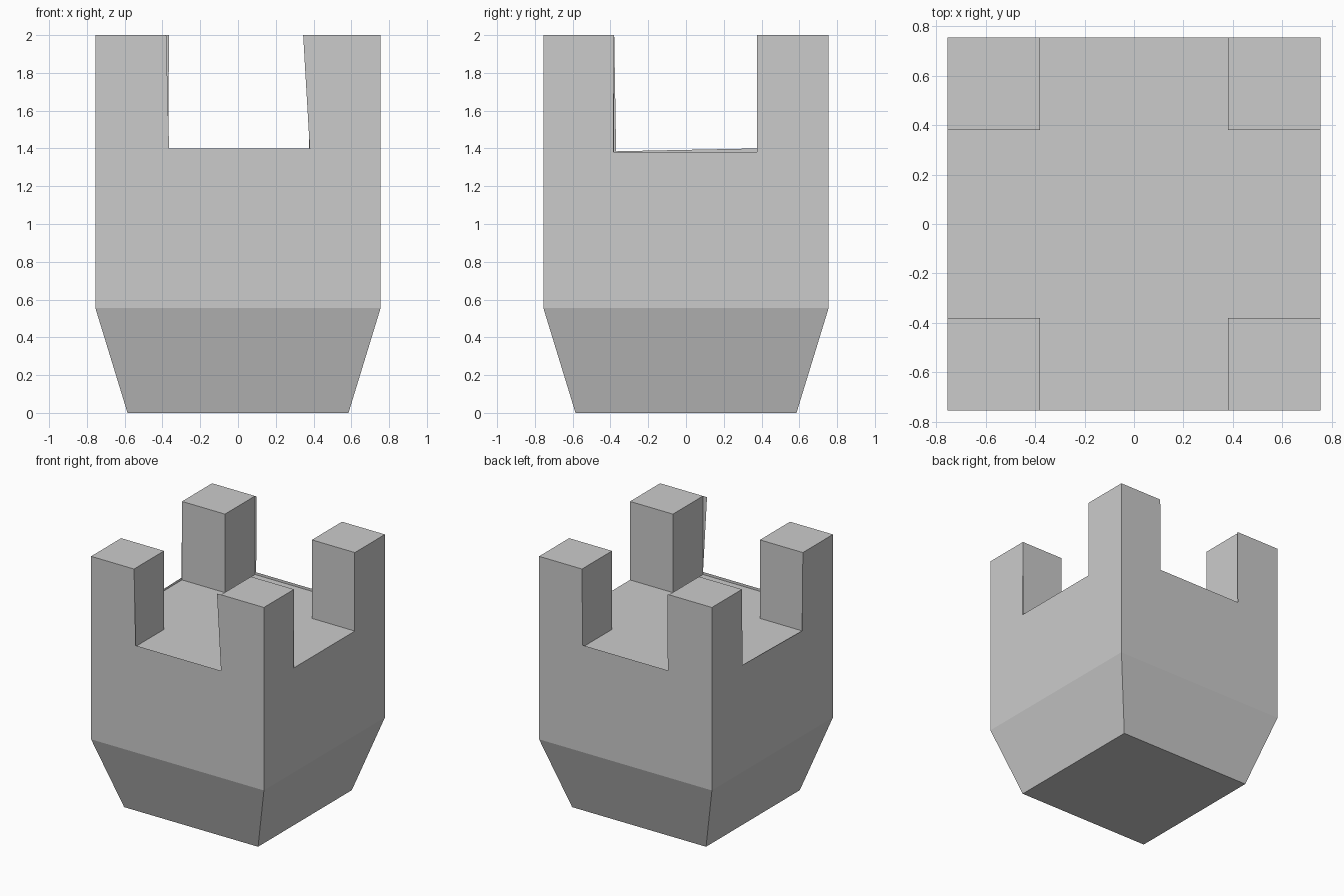
import bpy, bmesh

if "Cube" in bpy.data.objects:
    bpy.data.objects.remove(bpy.data.objects["Cube"])

W, B, P = 0.755, 0.585, 0.38      # half width, half foot width, post inner edge
Z1, ZF, ZT = 0.555, 1.38, 2.0     # taper top, notch floor, post top


def make(name, faces):
    bm = bmesh.new()
    for f in faces:
        bm.faces.new([bm.verts.new(p) for p in f])
    bmesh.ops.remove_doubles(bm, verts=bm.verts, dist=0.0005)
    me = bpy.data.meshes.new(name)
    bm.to_mesh(me)
    bm.free()
    ob = bpy.data.objects.new(name, me)
    bpy.context.collection.objects.link(ob)
    return ob


def turn(p, k):
    x, y, z = p
    for _ in range(k):
        x, y = -y, x
    return (x, y, z)


# Notch outline per wall, in its own left-to-right direction:
# top left, bottom left, bottom right, top right (front, right, back, left)
notches = [
    [(-.38, ZT), (-.365, 1.4), (.38, 1.4), (.345, ZT)],
    [(-.38, ZT), (-.385, 1.38), (.375, 1.38), (.375, ZT)],
    [(-.38, ZT), (-.375, 1.4), (.37, 1.4), (.365, ZT)],
    [(-.378, ZT), (-.375, 1.4), (.37, 1.385), (.38, ZT)],
]

# Tapered foot with closed bottom
foot = [[(-B, B, 0), (B, B, 0), (B, -B, 0), (-B, -B, 0)]]
for k in range(4):
    foot.append([turn(p, k) for p in
                 [(-B, -B, 0), (B, -B, 0), (W, -W, Z1), (-W, -W, Z1)]])
make("tapered_foot", foot)

# Four notched outer walls
walls = []
for k, n in enumerate(notches):
    outline = [(-W, ZT), (-W, Z1), (W, Z1), (W, ZT)] + n[::-1]
    walls.append([turn((u, -W, z), k) for u, z in outline])
make("notched_walls", walls)

# Corner post tops and inner faces
posts = []
for k in range(4):
    for f in (
        [(P, -W, ZT), (W, -W, ZT), (W, -P, ZT), (P, -P, ZT)],
        [(P, -W, ZF), (P, -W, ZT), (P, -P, ZT), (P, -P, ZF)],
        [(P, -P, ZF), (P, -P, ZT), (W, -P, ZT), (W, -P, ZF)],
    ):
        posts.append([turn(p, k) for p in f])
make("corner_posts", posts)

# Cross-shaped floor between the posts
floor = [[(-P, -P, ZF), (P, -P, ZF), (P, P, ZF), (-P, P, ZF)]]
for k in range(4):
    floor.append([turn(p, k) for p in
                  [(-P, -W, ZF), (P, -W, ZF), (P, -P, ZF), (-P, -P, ZF)]])
make("upper_floor", floor)
